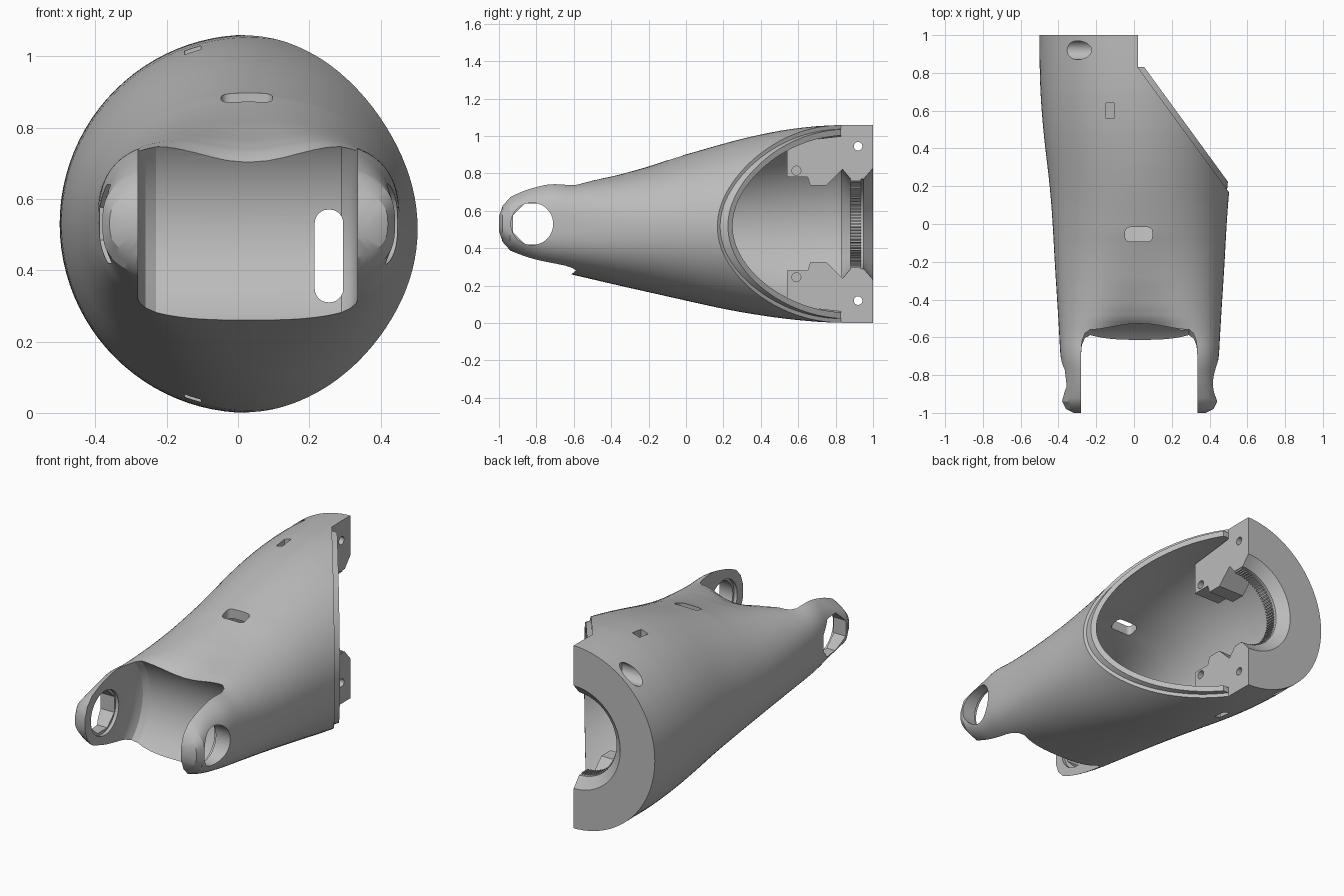
import bpy, bmesh, math
from mathutils import Matrix, Vector

if "Cube" in bpy.data.objects:
    bpy.data.objects.remove(bpy.data.objects["Cube"])

grey = bpy.data.materials.new("plain grey")
grey.use_nodes = True
grey.diffuse_color = (0.5, 0.5, 0.5, 1)
grey.node_tree.nodes["Principled BSDF"].inputs["Base Color"].default_value = (0.5, 0.5, 0.5, 1)

CX, MID = 0.03, 0.53
# Sections along the body: y, half width, top z, bottom z, squareness
STATIONS = [
    (-1.0, .35, .595, .465, 2.6), (-.98, .39, .655, .405, 2.8), (-.94, .41, .70, .36, 3),
    (-.88, .405, .738, .328, 3), (-.8, .405, .768, .298, 3), (-.7, .42, .787, .28, 3),
    (-.56, .427, .79, .248, 2.7), (-.4, .437, .815, .21, 2.4), (-.2, .45, .85, .165, 2.2),
    (0, .46, .90, .12, 2.1), (.2, .475, .96, .075, 2), (.4, .50, 1.01, .04, 2),
    (.6, .52, 1.045, .014, 2), (.8, .53, 1.06, 0, 2), (1.0, .53, 1.06, 0, 2)]
# Depth of the saddle in the upper surface
DIP = [(-1, 0), (-.75, 0), (-.62, .16), (-.58, .15), (-.54, .105), (-.5, .07), (-.44, .05), (-.3, .025),
       (-.05, 0), (1, 0)]


def lerp_table(table, y):
    for p, q in zip(table, table[1:]):
        if y <= q[0]:
            t = (y - p[0]) / (q[0] - p[0])
            return [u + (v - u) * t for u, v in zip(p, q)]
    return list(table[-1])


def section(y):
    """Smoothed section values at y."""
    if y < -.9:
        return lerp_table(STATIONS, y)[1:]
    d = min(.05, .02 + max(0, y + .7) * .1)
    samples = [lerp_table(STATIONS, y + k * d) for k in (-2, -1, 0, 1, 2)]
    return [sum(c) / 5 for c in zip(*samples)][1:]


def make(name, bm):
    bmesh.ops.recalc_face_normals(bm, faces=bm.faces)
    if bm.calc_volume(signed=True) < 0:
        bmesh.ops.reverse_faces(bm, faces=bm.faces)
    mesh = bpy.data.meshes.new(name)
    bm.to_mesh(mesh)
    bm.free()
    mesh.materials.append(grey)
    ob = bpy.data.objects.new(name, mesh)
    bpy.context.collection.objects.link(ob)
    return ob


def skin(name, rings):
    """Closed solid through a list of equal point rings."""
    bm = bmesh.new()
    rows = [[bm.verts.new(p) for p in ring] for ring in rings]
    n = len(rows[0])
    for r, s in zip(rows, rows[1:]):
        for i in range(n):
            bm.faces.new((r[i], r[(i + 1) % n], s[(i + 1) % n], s[i]))
    bm.faces.new(rows[0][::-1])
    bm.faces.new(rows[-1])
    return make(name, bm)


def loft(name, y0, y1, inset_x, inset_z, count=96):
    steps = max(2, round((y1 - y0) / .02))
    rings = []
    for k in range(steps + 1):
        y = y0 + (y1 - y0) * k / steps
        a, top, bottom, power = section(y)
        a, b, zc = a - inset_x, (top - bottom) / 2 - inset_z, (top + bottom) / 2
        dip = lerp_table(DIP, y)[1]
        ring = []
        for i in range(count):
            t = math.tau * i / count
            c, s = math.cos(t), math.sin(t)
            u = math.copysign(abs(c) ** (2 / power), c)
            v = math.copysign(abs(s) ** (2 / power), s)
            z = zc + b * v
            if v > 0:
                z -= dip * math.exp(-(u / .45) ** 2) * v
            ring.append((CX + a * u, y, z))
        rings.append(ring)
    return skin(name, rings)


def prism(name, pts, lo, hi, axis):
    """Extrude a 2D outline along an axis: x takes (y, z), y takes (x, z), z takes (x, y)."""
    def place(p, h):
        q = list(p)
        q.insert("xyz".index(axis), h)
        return q
    return skin(name, [[place(p, h) for p in pts] for h in (lo, hi)])


def disc(cy, cz, r, n=32, turn=0):
    return [(cy + r * math.cos(math.tau * i / n + turn), cz + r * math.sin(math.tau * i / n + turn))
            for i in range(n)]


def slot(cx, cy, hw, hh, r):
    pts = []
    for k, (sx, sy) in enumerate(((1, 1), (-1, 1), (-1, -1), (1, -1))):
        for j in range(7):
            t = math.pi / 2 * (k + j / 6)
            pts.append((cx + sx * (hw - r) + r * math.cos(t), cy + sy * (hh - r) + r * math.sin(t)))
    return pts


def lathe(name, profile, axis, n=96):
    """Solid of revolution: profile of (position, radius), about x or y."""
    rings = []
    for h, r in profile:
        if axis == "x":
            rings.append([(h, *p) for p in disc(-.82, MID, r, n)])
        else:
            rings.append([(p[0], h, p[1]) for p in disc(.02, MID, r, n)])
    return skin(name, rings)


def boolean(ob, cutter, operation="DIFFERENCE", keep=False):
    mod = ob.modifiers.new("cut", "BOOLEAN")
    mod.operation, mod.object, mod.solver = operation, cutter, "EXACT"
    bpy.context.view_layer.objects.active = ob
    bpy.ops.object.modifier_apply(modifier=mod.name)
    if not keep:
        bpy.data.objects.remove(cutter)


def smooth(ob):
    bpy.ops.object.select_all(action="DESELECT")
    ob.select_set(True)
    bpy.context.view_layer.objects.active = ob
    bpy.ops.object.shade_smooth_by_angle(angle=math.radians(28))


# Tapered shell with hollow, rear bore and the open slanted side
shell = loft("tapered_shell", -1, 1, 0, 0)
cavity = loft("cavity_cutter", -.42, .83, .033, .055)
boolean(shell, cavity, keep=True)
boolean(shell, lathe("bore", [(.8, .30), (.83, .30), (.88, .24), (.95, .24), (1.01, .31)], "y"))
slant = Vector((.46, -.63))
start = Vector((.02, .83))
end = start + slant * 1.6
boolean(shell, prism("side_cut", [(.02, 1.1), start, end, (1.2, end.y), (1.2, 1.1)], -.2, 1.3, "z"))

# Fork gap with a concave wall and filleted corners between the two ears
boolean(shell, lathe("fork_gap", [(-.28, .25), (-.276, .285), (-.26, .32), (-.23, .34),
                                  (.29, .34), (.315, .32), (.331, .285), (.335, .25)], "x"))

# Pivot holes: round on one ear, eight-sided on the other, with inner counterbores
boolean(shell, prism("round_hole", disc(-.823, MID, .113, 40), .1, .6, "x"))
boolean(shell, prism("octagon_hole", disc(-.815, MID, .119, 8, math.pi / 8), -.6, -.1, "x"))
for lo, hi in ((-.3, -.1), (.1, .355)):
    boolean(shell, prism("counterbore", disc(-.82, MID, .128, 40), lo, hi, "x"))

# Slots in the wall and shell
boolean(shell, prism("wall_slot", slot(.255, .44, .04, .13, .038), -.7, -.3, "y"))
boolean(shell, prism("top_slot", slot(.025, -.055, .072, .038, .025), .7, 1.2, "z"))
boolean(shell, prism("strap_slots", slot(-.127, .60, .023, .04, .004), -.2, 1.2, "z"))

# Screw holes through the rear clamp
for z in (MID + .415, MID - .41):
    boolean(shell, prism("screw_hole", disc(.92, z, .023, 24), -.6, .1, "x"))
    boolean(shell, prism("screw_head", disc(.92, z, .05, 32), -.7, -.2, "x"))
smooth(shell)

# Raised lip around the slanted opening
lip = loft("opening_lip", -.2, .83, .012, .022)
boolean(lip, cavity)
out = Vector((.63, .46)).normalized()
near, far = start - out * .015, start + out * .028
back = slant * -.3
boolean(lip, prism("lip_slab", [near + back, near + slant * 1.5, far + slant * 1.5, far + back], -.2, 1.3, "z"),
        "INTERSECT")
boolean(lip, prism("lip_trim", [(-.5, .3), (.02, .3), (.02, 1), (-.5, 1)], -.2, 1.3, "z"))
smooth(lip)

# Screw bosses inside, mirrored above and below
outline = [(.54, .965), (.54, .78), (.65, .78), (.665, .735), (.75, .735), (.84, .825), (.84, 1.0)]
for name, flip in (("upper_boss", 1), ("lower_boss", -1)):
    pts = [(y, MID + flip * (z - MID)) for y, z in outline]
    boss = prism(name, pts, -.15, .018, "x")
    boolean(boss, prism("boss_hole", disc(.59, MID + flip * .285, .024, 24), -.08, .1, "x"))
    smooth(boss)

# Grip teeth around the rear bore
bm = bmesh.new()
for i in range(45):
    t = math.pi / 2 + math.pi * (i + .5) / 45
    spot = Matrix.Translation((.02 + .238 * math.cos(t), .907, MID + .238 * math.sin(t)))
    bmesh.ops.create_cube(bm, size=1, matrix=spot @ Matrix.Rotation(-t, 4, "Y")
                          @ Matrix.Diagonal((.016, .055, .008, 1)))
make("grip_teeth", bm)
